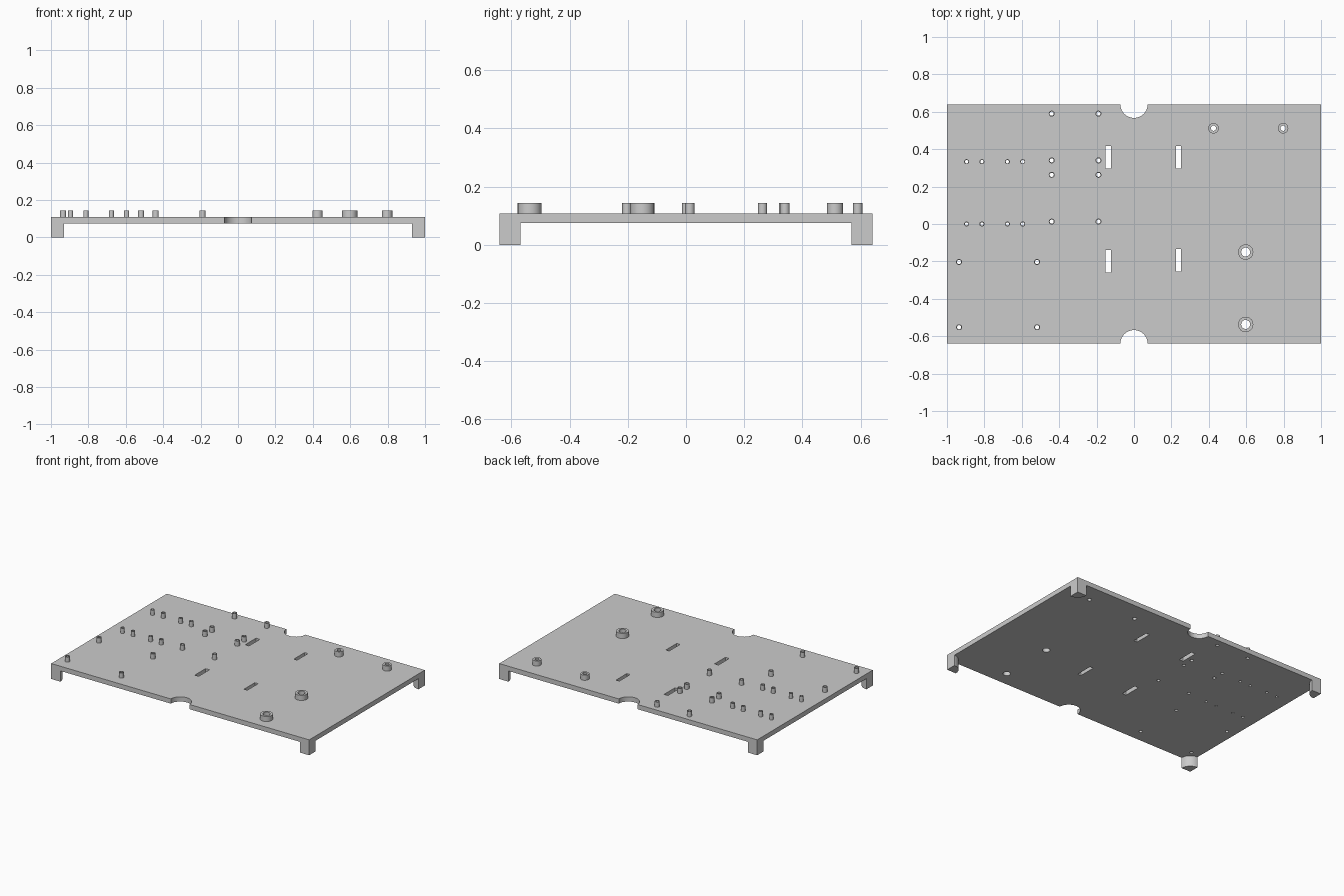
import bpy
import bmesh
from math import cos, sin, pi
from mathutils import Matrix, Vector

HALF_X, HALF_Y = 1.0, 0.64
PLATE_BOTTOM, PLATE_TOP, POST_TOP = 0.075, 0.108, 0.144
LEG_RADIUS, NOTCH_RADIUS = 0.071, 0.073

cube = bpy.data.objects.get("Cube")
if cube:
    bpy.data.objects.remove(cube, do_unlink=True)

grey = bpy.data.materials.new("plain grey")
grey.use_nodes = True
grey.diffuse_color = (0.6, 0.6, 0.6, 1)
grey.node_tree.nodes["Principled BSDF"].inputs["Base Color"].default_value = (0.6, 0.6, 0.6, 1)


def make_object(name, bm):
    bmesh.ops.recalc_face_normals(bm, faces=bm.faces)
    mesh = bpy.data.meshes.new(name)
    bm.to_mesh(mesh)
    bm.free()
    mesh.materials.append(grey)
    obj = bpy.data.objects.new(name, mesh)
    bpy.context.collection.objects.link(obj)
    return obj


def add_box(bm, x, y, width, depth, low, high):
    matrix = Matrix.Translation((x, y, (low + high) / 2)) @ Matrix.Diagonal((width, depth, high - low, 1))
    bmesh.ops.create_cube(bm, size=1, matrix=matrix)


def add_cylinder(bm, x, y, radius, low, high, sides=24):
    bmesh.ops.create_cone(bm, cap_ends=True, segments=sides, radius1=radius, radius2=radius,
                          depth=high - low, matrix=Matrix.Translation((x, y, (low + high) / 2)))


def add_tube(bm, x, y, outer, inner, sides=24):
    # Outer wall, top rim and bore, open where it meets the plate
    loops = []
    for radius, z in ((outer, PLATE_TOP), (outer, POST_TOP), (inner, POST_TOP), (inner, PLATE_TOP)):
        loops.append([bm.verts.new((x + radius * cos(2 * pi * i / sides),
                                    y + radius * sin(2 * pi * i / sides), z)) for i in range(sides)])
    for a, b in zip(loops, loops[1:]):
        for i in range(sides):
            j = (i + 1) % sides
            bm.faces.new((a[i], a[j], b[j], b[i]))


def smooth(obj):
    bpy.ops.object.select_all(action='DESELECT')
    obj.select_set(True)
    bpy.context.view_layer.objects.active = obj
    bpy.ops.object.shade_smooth_by_angle()


# Standoff groups: name, x positions, y positions, outer radius, bore radius
groups = [
    ("small_standoffs", (-0.895, -0.813, -0.677, -0.595), (0.333, 0.0), 0.0135, 0.009),
    ("board_standoffs", (-0.44, -0.19), (0.59, 0.34, 0.263, 0.013), 0.016, 0.011),
    ("front_standoffs", (-0.935, -0.518), (-0.203, -0.552), 0.016, 0.011),
    ("medium_standoffs", (0.425, 0.797), (0.512,), 0.028, 0.014),
    ("large_standoffs", (0.597,), (-0.15, -0.537), 0.041, 0.024),
]

# Cutter with all bores, strap slots and edge notches
cut = bmesh.new()
low, high = PLATE_BOTTOM - 0.05, PLATE_TOP + 0.05
for name, xs, ys, outer, inner in groups:
    tubes = bmesh.new()
    for x in xs:
        for y in ys:
            add_tube(tubes, x, y, outer, inner)
            add_cylinder(cut, x, y, inner, low, high)
    smooth(make_object(name, tubes))
for x, y, width in ((-0.138, 0.358, 0.03), (-0.138, -0.2, 0.03),
                    (0.237, 0.358, 0.026), (0.237, -0.194, 0.026)):
    add_box(cut, x, y, width, 0.12, low, high)
for side in (-1, 1):
    add_cylinder(cut, 0, side * HALF_Y, NOTCH_RADIUS, low, high, 48)
cutter = make_object("plate_cutter", cut)
cutter.hide_render = True

# Plate
bm = bmesh.new()
add_box(bm, 0, 0, 2 * HALF_X, 2 * HALF_Y, PLATE_BOTTOM, PLATE_TOP)
plate = make_object("base_plate", bm)
mod = plate.modifiers.new("openings", 'BOOLEAN')
mod.object = cutter
mod.operation = 'DIFFERENCE'
mod.solver = 'EXACT'
bpy.context.view_layer.objects.active = plate
bpy.ops.object.modifier_apply(modifier=mod.name)
bpy.data.objects.remove(cutter, do_unlink=True)
smooth(plate)

# Quarter-round corner legs
for x_name, sx in (("right", -1), ("left", 1)):
    for y_name, sy in (("front", -1), ("back", 1)):
        bm = bmesh.new()
        outline = [(0, 0)] + [(LEG_RADIUS * cos(pi / 2 * i / 12), LEG_RADIUS * sin(pi / 2 * i / 12))
                              for i in range(13)]
        face = bm.faces.new([bm.verts.new((sx * (HALF_X - u), sy * (HALF_Y - v), 0)) for u, v in outline])
        result = bmesh.ops.extrude_face_region(bm, geom=[face], use_keep_orig=True)
        top = [v for v in result["geom"] if isinstance(v, bmesh.types.BMVert)]
        bmesh.ops.translate(bm, verts=top, vec=Vector((0, 0, PLATE_BOTTOM)))
        smooth(make_object(f"{y_name}_{x_name}_leg", bm))
